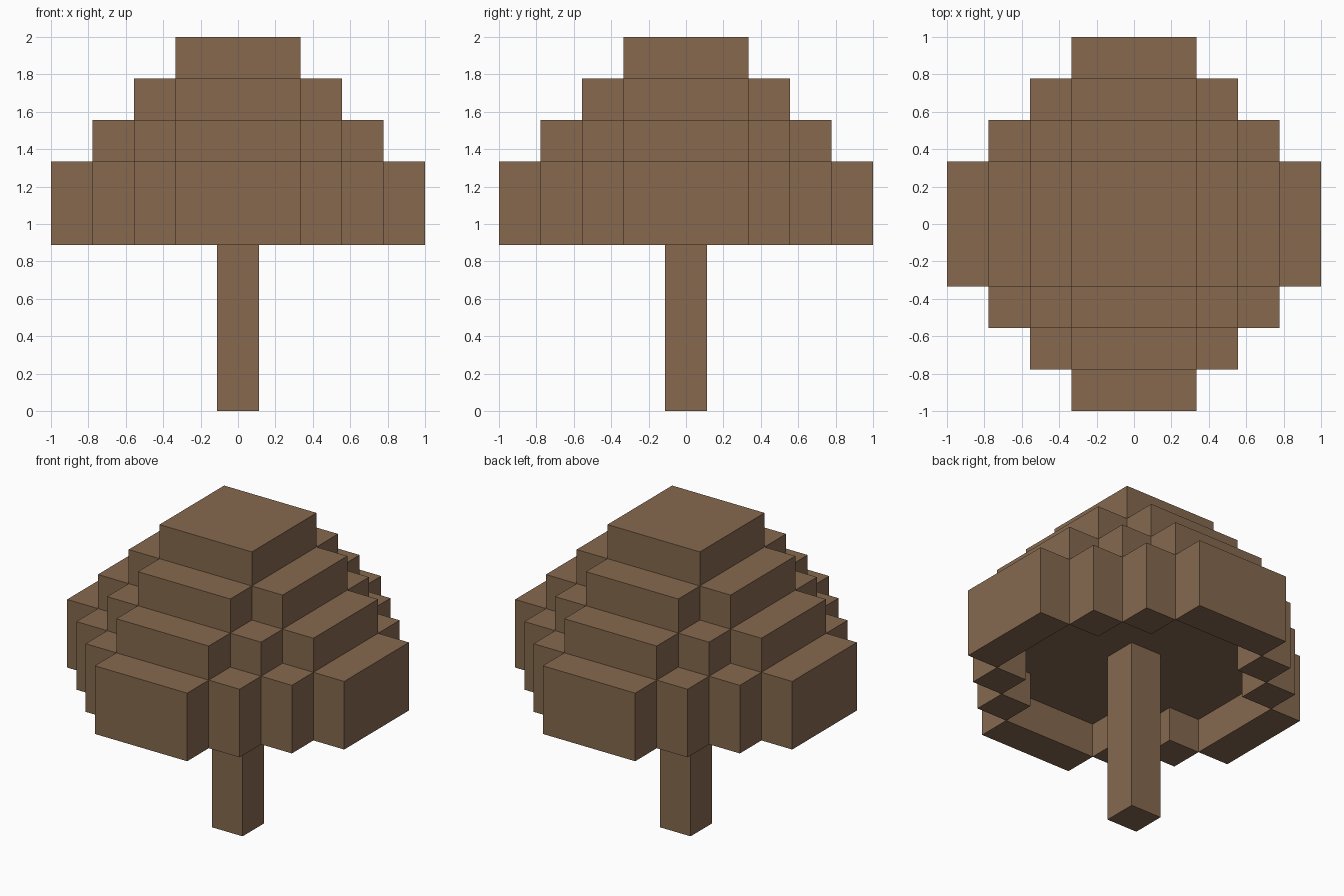
import bpy
import bmesh
from mathutils import Vector

cube = bpy.data.objects.get("Cube")
if cube:
    bpy.data.objects.remove(cube, do_unlink=True)

U = 2 / 9  # block size

# Single bark brown material
bark = bpy.data.materials.new("bark_brown")
bark.use_nodes = True
color = (0.240, 0.141, 0.078, 1)
bark.diffuse_color = color
bsdf = bark.node_tree.nodes["Principled BSDF"]
bsdf.inputs["Base Color"].default_value = color
bsdf.inputs["Roughness"].default_value = 0.9


def tier(n):
    """Grid cells of a square with stepped corners, n cells out from the middle."""
    span = range(-n, n + 1)
    return {(i, j) for i in span for j in span if abs(i) + abs(j) <= n + 1}


def build_blocks(name, cells):
    """Skin a set of block cells with their exposed faces, merged into flat panels."""
    bm = bmesh.new()
    axes = [Vector((1, 0, 0)), Vector((0, 1, 0)), Vector((0, 0, 1))]
    for cell in cells:
        center = Vector(cell) + axes[2] / 2
        for a in range(3):
            for sign in (-1, 1):
                normal = axes[a] * sign
                if tuple(int(c) for c in Vector(cell) + normal) in cells:
                    continue
                u = axes[(a + 1) % 3] / 2
                v = axes[(a + 2) % 3] / 2 * sign
                mid = center + normal / 2
                corners = (mid - u - v, mid + u - v, mid + u + v, mid - u + v)
                bm.faces.new([bm.verts.new(p * U) for p in corners])
    bmesh.ops.remove_doubles(bm, verts=bm.verts, dist=U / 100)
    bmesh.ops.dissolve_limit(bm, angle_limit=0.02, verts=bm.verts, edges=bm.edges)
    mesh = bpy.data.meshes.new(name)
    bm.to_mesh(mesh)
    bm.free()
    mesh.materials.append(bark)
    obj = bpy.data.objects.new(name, mesh)
    bpy.context.collection.objects.link(obj)
    return obj


# Trunk reaches up into the hollow under the canopy
build_blocks("trunk", {(0, 0, k) for k in range(5)})

# Canopy: open rim at the bottom, then solid tiers shrinking upward
layers = [tier(4) - tier(3), tier(4), tier(3), tier(2), tier(1)]
build_blocks("canopy", {(i, j, k + 4) for k, cells in enumerate(layers) for i, j in cells})
